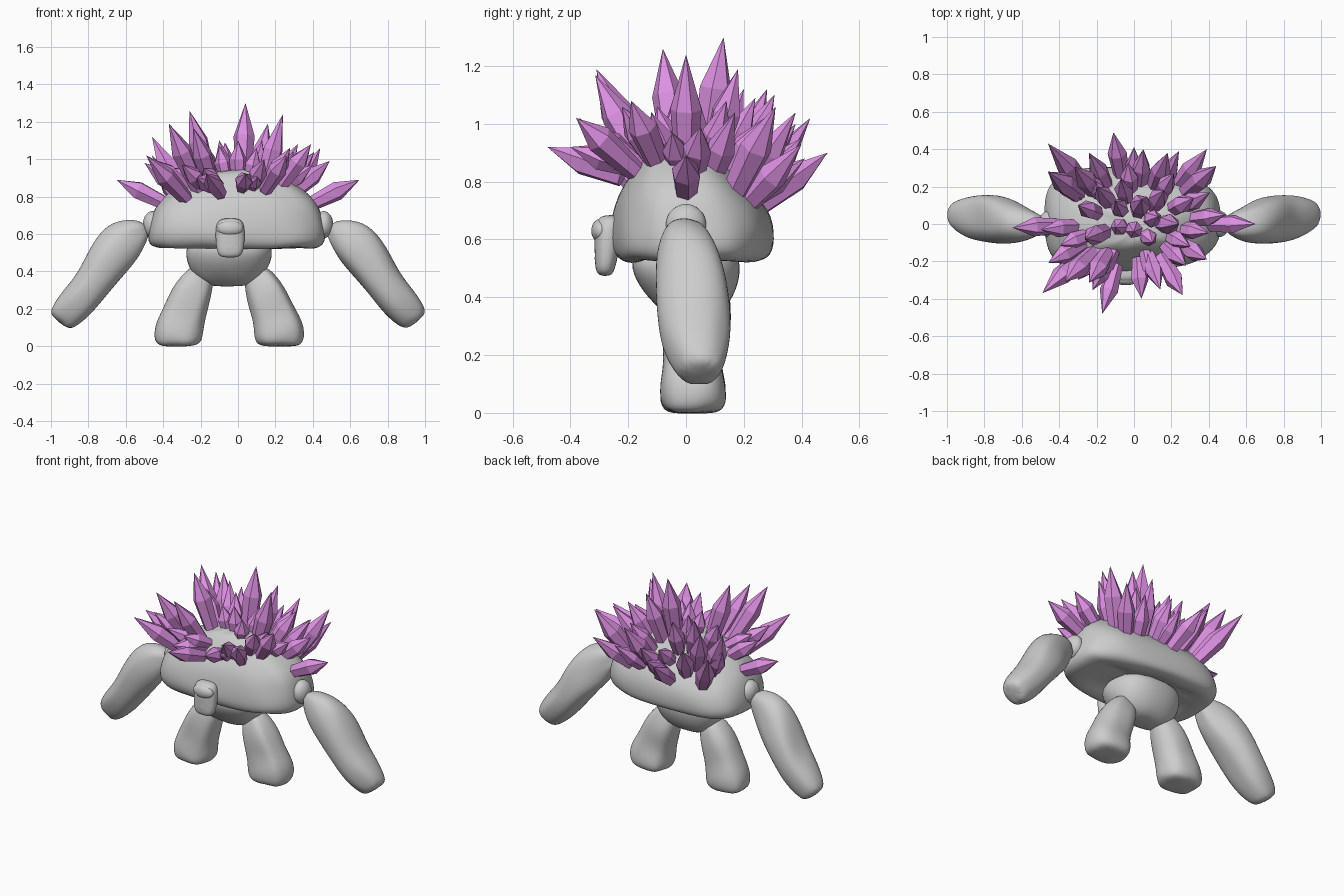
import bpy, bmesh, math, random
from mathutils import Vector, Matrix

random.seed(4)
if "Cube" in bpy.data.objects:
    bpy.data.objects.remove(bpy.data.objects["Cube"], do_unlink=True)


def material(name, colour):
    mat = bpy.data.materials.new(name)
    mat.use_nodes = True
    mat.diffuse_color = (*colour, 1)
    mat.node_tree.nodes["Principled BSDF"].inputs["Base Color"].default_value = (*colour, 1)
    return mat


STONE = material("grey stone", (0.61, 0.61, 0.61))
CRYSTAL = material("violet crystal", (0.72, 0.28, 0.76))


def finish(bm, name, mat):
    bmesh.ops.recalc_face_normals(bm, faces=bm.faces)
    mesh = bpy.data.meshes.new(name)
    bm.to_mesh(mesh)
    bm.free()
    mesh.materials.append(mat)
    obj = bpy.data.objects.new(name, mesh)
    bpy.context.collection.objects.link(obj)
    return obj


def soften(obj):
    """Round a rough stone block with subdivision and smooth shading."""
    sub = obj.modifiers.new("rounding", "SUBSURF")
    sub.levels = sub.render_levels = 2
    for poly in obj.data.polygons:
        poly.use_smooth = True


def loft(name, rings, flat=False, power=2.4, sides=14, rough=0.007, taper=0):
    """Skin rings of (x, y, z, half width, half depth) along their path."""
    bm = bmesh.new()
    centres = [Vector(r[:3]) for r in rings]
    loops = []
    for i, (x, y, z, w, d) in enumerate(rings):
        along = centres[min(i + 1, len(rings) - 1)] - centres[max(i - 1, 0)]
        along.y = 0
        side = Vector((1, 0, 0)) if flat else Vector((0, 1, 0)).cross(along).normalized()
        loop = []
        for k in range(sides):
            a = math.tau * k / sides
            c, s = math.cos(a), math.sin(a)
            p = centres[i] + side * w * math.copysign(abs(c) ** (2 / power), c)
            p.y += d * math.copysign(abs(s) ** (2 / power), s) * (1 - taper * c)
            p += Vector([random.uniform(-rough, rough) for _ in range(3)])
            loop.append(bm.verts.new(p))
        loops.append(loop)
    for low, high in zip(loops, loops[1:]):
        for k in range(sides):
            n = (k + 1) % sides
            bm.faces.new((low[k], low[n], high[n], high[k]))
    bm.faces.new(loops[0][::-1])
    bm.faces.new(loops[-1])
    soften(finish(bm, name, STONE))


def lump(name, centre, size):
    """Rounded pebble."""
    bm = bmesh.new()
    bmesh.ops.create_icosphere(bm, subdivisions=2, radius=1)
    for v in bm.verts:
        v.co = Vector(centre) + Vector([c * s for c, s in zip(v.co, size)])
    soften(finish(bm, name, STONE))


def crystal(name, tip):
    """Six sided shard growing out of the shell and ending in a point."""
    bx, by = tip.x * 0.56, tip.y * 0.46
    dome = max(0.2, 1 - (bx / 0.47) ** 2 - ((by + 0.06) / 0.29) ** 2)
    base = Vector((bx, by, 0.55 + 0.33 * math.sqrt(dome)))
    axis = tip - base
    radius = 0.037 + 0.045 * axis.length
    turn = axis.to_track_quat("Z", "Y")
    spin = random.uniform(0, 1)
    bm = bmesh.new()
    loops = []
    for share, width in ((0, 0.72), (random.uniform(0.5, 0.62), 1)):
        loops.append([])
        for k in range(6):
            a = math.tau * k / 6 + spin
            off = Vector((math.cos(a), math.sin(a), 0)) * radius * width
            loops[-1].append(bm.verts.new(base + axis * share + turn @ off))
    point = bm.verts.new(tip)
    for k in range(6):
        n = (k + 1) % 6
        bm.faces.new((loops[0][k], loops[0][n], loops[1][n], loops[1][k]))
        bm.faces.new((loops[1][k], loops[1][n], point))
    bm.faces.new(loops[0][::-1])
    finish(bm, name, CRYSTAL)


# Domed shell with a hollow underside, deeper on its right side
loft("body_shell", [
    (-0.02, 0.02, 0.56, 0.26, 0.13), (-0.02, 0.02, 0.525, 0.36, 0.18),
    (-0.01, 0.02, 0.525, 0.455, 0.255), (-0.01, 0.02, 0.57, 0.485, 0.285),
    (-0.01, 0.02, 0.68, 0.465, 0.28), (0, 0.005, 0.77, 0.43, 0.23),
    (0, -0.01, 0.85, 0.33, 0.165), (0.02, -0.01, 0.915, 0.21, 0.115),
    (0.03, -0.01, 0.945, 0.1, 0.06)],
    flat=True, power=3, sides=20, rough=0.01, taper=0.13)

# Hips
loft("hips", [
    (-0.05, 0.02, 0.32, 0.09, 0.06), (-0.05, 0.02, 0.35, 0.17, 0.11),
    (-0.05, 0.01, 0.42, 0.22, 0.165), (-0.05, 0.0, 0.5, 0.24, 0.2),
    (-0.05, 0.0, 0.58, 0.22, 0.18)], flat=True)

# Limbs, mirrored left and right
ARM = [(0.485, 0, 0.63, 0.035, 0.04), (0.535, -0.005, 0.61, 0.085, 0.07),
       (0.62, 0, 0.56, 0.13, 0.1), (0.7, 0.02, 0.46, 0.122, 0.13),
       (0.78, 0.03, 0.33, 0.1, 0.135), (0.86, 0.035, 0.235, 0.1, 0.12),
       (0.935, 0.045, 0.158, 0.088, 0.085), (0.958, 0.05, 0.13, 0.06, 0.055)]
LEG = [(0.13, 0.02, 0.41, 0.05, 0.05), (0.155, 0.02, 0.37, 0.085, 0.08),
       (0.2, 0.02, 0.28, 0.112, 0.105), (0.24, 0.02, 0.17, 0.118, 0.1),
       (0.27, 0.025, 0.09, 0.138, 0.12), (0.275, 0.025, 0.02, 0.13, 0.115),
       (0.275, 0.025, -0.004, 0.09, 0.08)]
for word, s in (("left", 1), ("right", -1)):
    loft(word + "_arm", [(s * x, *rest) for x, *rest in ARM])
    loft(word + "_leg", [(s * x - 0.05, *rest) for x, *rest in LEG], power=2.6)
    lump(word + "_shoulder", (s * 0.458, 0, 0.65), (0.055, 0.075, 0.078))

# Head with heavy brow and jaw
loft("head", [
    (-0.042, -0.28, 0.473, 0.045, 0.02), (-0.042, -0.28, 0.495, 0.07, 0.036),
    (-0.042, -0.275, 0.55, 0.078, 0.042), (-0.042, -0.268, 0.61, 0.08, 0.05),
    (-0.042, -0.265, 0.66, 0.075, 0.05), (-0.042, -0.262, 0.685, 0.045, 0.03)],
    flat=True, rough=0.001)
lump("brow", (-0.042, -0.295, 0.63), (0.075, 0.035, 0.045))
lump("jaw", (-0.042, -0.29, 0.535), (0.066, 0.028, 0.055))

# Crystal shards, listed by tip position: front, back, sides, then crown
TIPS = [
    (-0.49, -0.37, 1.02), (-0.37, -0.31, 1.19), (-0.17, -0.48, 0.92),
    (0.04, -0.4, 0.92), (0.26, -0.38, 1.02), (-0.3, -0.3, 0.97), (0.39, -0.19, 1.08),
    (-0.46, 0.43, 1.02), (-0.46, 0.28, 1.12), (-0.24, 0.38, 1.0), (-0.11, 0.49, 0.9),
    (0.05, 0.4, 0.95), (0.18, 0.38, 1.04), (0.39, 0.4, 0.93), (0.44, 0.31, 1.06),
    (-0.65, -0.02, 0.89), (0.65, 0, 0.89), (-0.5, -0.03, 0.98), (0.49, 0.05, 0.99),
    (-0.26, -0.08, 1.26), (0.04, 0.13, 1.3), (0.24, 0, 1.24), (0.16, 0.18, 1.19),
    (-0.1, -0.02, 1.07), (0, -0.04, 1.1), (0.1, -0.1, 1.06), (-0.2, 0.2, 1.12),
    (-0.07, 0.24, 1.09), (0.32, 0.14, 1.08), (-0.3, 0.1, 1.08), (0.3, -0.12, 1.04),
    (-0.1, 0.12, 1.1), (0.13, 0.04, 1.1)]
for i, tip in enumerate(map(Vector, TIPS), 1):
    crystal(f"crystal_{i}", tip)
    # Outer shards have a shorter one leaning beside them
    if 0.35 < tip.xy.length < 0.64:
        lean = Matrix.Rotation(0.22 * (-1) ** i, 3, "Z") @ tip
        crystal(f"side_crystal_{i}", Vector((lean.x * 0.82, lean.y * 0.82, tip.z - 0.02)))
